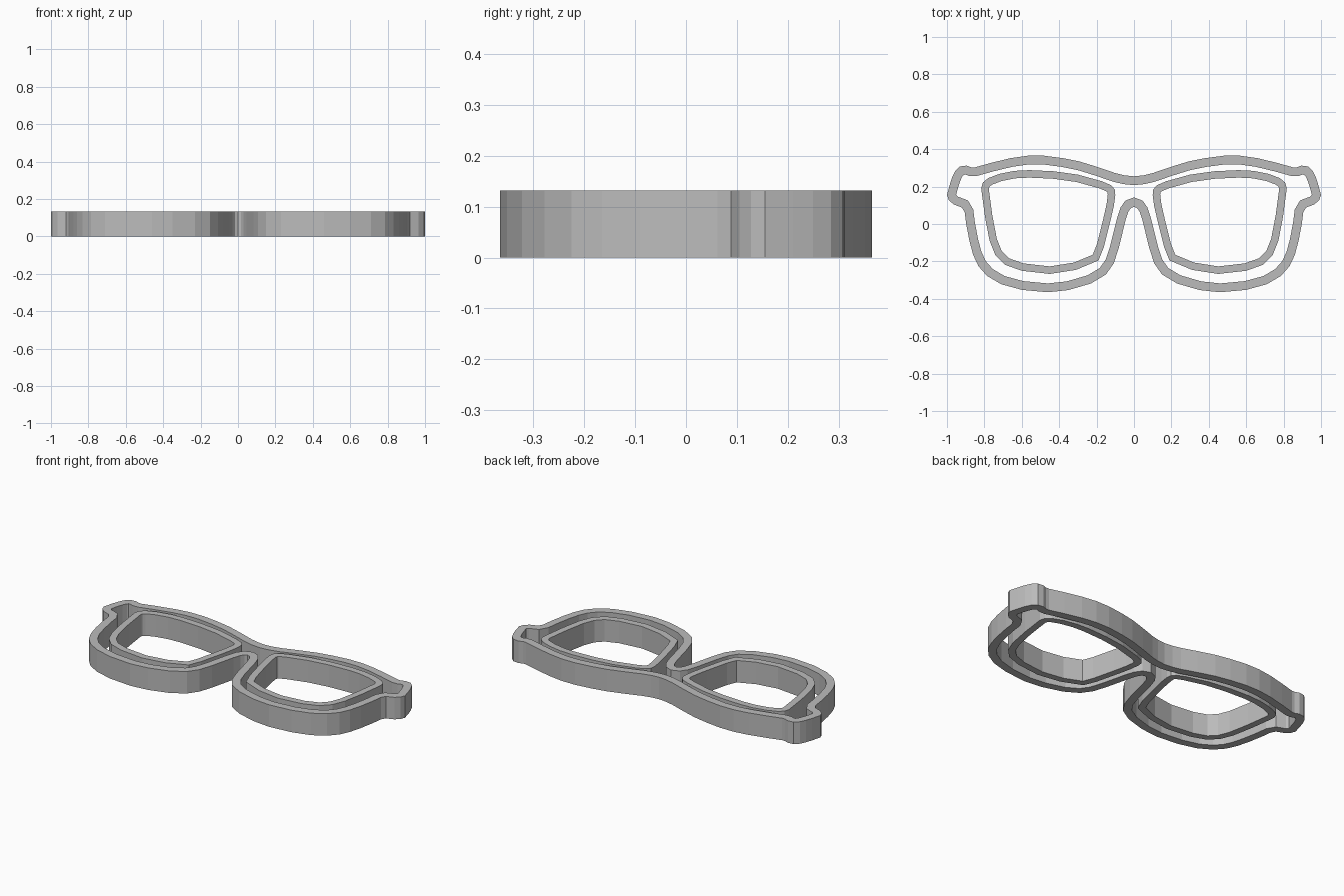
import bpy, bmesh
from mathutils import Vector

if "Cube" in bpy.data.objects:
    bpy.data.objects.remove(bpy.data.objects["Cube"])

HEIGHT = 0.132

grey = bpy.data.materials.new("plain grey")
grey.diffuse_color = (0.5, 0.5, 0.5, 1)
grey.use_nodes = True
grey.node_tree.nodes["Principled BSDF"].inputs["Base Color"].default_value = grey.diffuse_color


def inset(points, width):
    """Offset a clockwise closed outline inward with mitred corners."""
    result = []
    for i, p in enumerate(points):
        a = (p - points[i - 1]).normalized()
        b = (points[(i + 1) % len(points)] - p).normalized()
        na, nb = Vector((a.y, -a.x)), Vector((b.y, -b.x))
        result.append(p + (na + nb) * width / (1 + na.dot(nb)))
    return result


def wall(name, coords, width):
    """Upright wall that follows a closed outline, with an open middle."""
    outer = [Vector(c) for c in coords]
    inner = inset(outer, width)
    bm = bmesh.new()
    rings = [[bm.verts.new((p.x, p.y, z)) for p in pts]
             for pts, z in ((outer, 0), (outer, HEIGHT), (inner, HEIGHT), (inner, 0))]
    n = len(outer)
    for r in range(4):
        a, b = rings[r], rings[(r + 1) % 4]
        for i in range(n):
            j = (i + 1) % n
            bm.faces.new((a[i], a[j], b[j], b[i]))
    bmesh.ops.recalc_face_normals(bm, faces=bm.faces)
    mesh = bpy.data.meshes.new(name)
    bm.to_mesh(mesh)
    bm.free()
    mesh.materials.append(grey)
    obj = bpy.data.objects.new(name, mesh)
    bpy.context.collection.objects.link(obj)
    return obj


# Right half of the frame outline, clockwise from the bridge to the nose notch
half = [(0, 0.255), (0.05, 0.26), (0.10, 0.272), (0.19, 0.303), (0.29, 0.334),
        (0.38, 0.352), (0.48, 0.365), (0.57, 0.365), (0.66, 0.352), (0.76, 0.328),
        (0.85, 0.303), (0.87, 0.303), (0.895, 0.312), (0.93, 0.308), (0.955, 0.285),
        (0.972, 0.25), (0.985, 0.21), (1.0, 0.155), (0.99, 0.128), (0.965, 0.105),
        (0.92, 0.088), (0.905, 0.062), (0.897, 0.0), (0.88, -0.09), (0.86, -0.165),
        (0.832, -0.225), (0.785, -0.278), (0.71, -0.322), (0.6, -0.352), (0.46, -0.365),
        (0.35, -0.353), (0.23, -0.318), (0.15, -0.27), (0.108, -0.21), (0.082, -0.13),
        (0.045, 0.02), (0.03, 0.066), (0.016, 0.086), (0, 0.092)]
mirrored = [(-x, y) for x, y in reversed(half[1:-1])]
wall("frame_wall", half + mirrored, 0.047)

# Lens opening walls
lens = [(0.10, 0.155), (0.103, 0.185), (0.122, 0.207), (0.17, 0.228), (0.30, 0.264),
        (0.43, 0.282), (0.56, 0.288), (0.64, 0.284), (0.72, 0.268), (0.78, 0.245),
        (0.808, 0.222), (0.817, 0.19), (0.797, 0.04), (0.772, -0.09), (0.742, -0.165),
        (0.69, -0.218), (0.6, -0.25), (0.45, -0.267), (0.31, -0.245), (0.19, -0.195),
        (0.16, -0.12), (0.125, 0.02), (0.107, 0.1)]
wall("right_lens_wall", lens, 0.04)
wall("left_lens_wall", [(-x, y) for x, y in reversed(lens)], 0.04)
